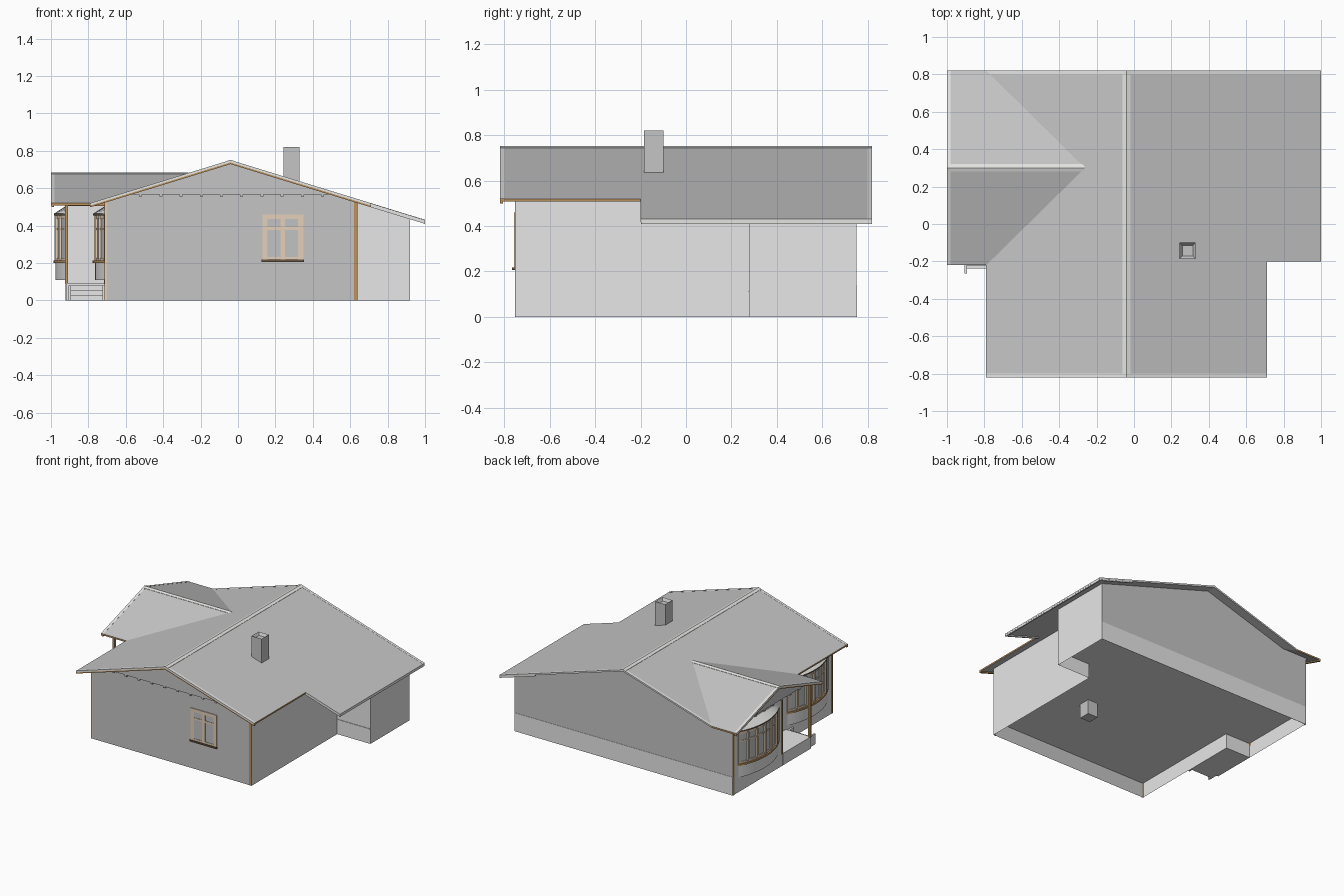
import bpy, bmesh, math

if "Cube" in bpy.data.objects:
    bpy.data.objects.remove(bpy.data.objects["Cube"])


def material(name, r, g, b):
    m = bpy.data.materials.new(name)
    m.diffuse_color = (r, g, b, 1)
    m.use_nodes = True
    m.node_tree.nodes["Principled BSDF"].inputs["Base Color"].default_value = m.diffuse_color
    return m


WALL = material("white_plaster", .80, .80, .80)
SIDING = material("grey_siding", .56, .56, .56)
ROOF = material("grey_roofing", .56, .56, .56)
TRIM = material("light_grey_trim", .78, .78, .77)
WOOD = material("brown_wood", .50, .29, .11)
BEIGE = material("beige_frame", .78, .63, .48)
DARK = material("dark_brown_sill", .14, .095, .06)
GLASS = material("grey_glass", .53, .54, .55)


def finish(bm, name, mats, recalc=True):
    if recalc:
        bmesh.ops.recalc_face_normals(bm, faces=bm.faces)
    me = bpy.data.meshes.new(name)
    bm.to_mesh(me)
    bm.free()
    for m in mats:
        me.materials.append(m)
    ob = bpy.data.objects.new(name, me)
    bpy.context.collection.objects.link(ob)
    return ob


def loft(name, low, high, mat):
    """Closed solid between two matching outlines."""
    bm = bmesh.new()
    a = [bm.verts.new(p) for p in low]
    b = [bm.verts.new(p) for p in high]
    n = len(a)
    bm.faces.new(a)
    bm.faces.new(b)
    for i in range(n):
        j = (i + 1) % n
        bm.faces.new((a[i], a[j], b[j], b[i]))
    return finish(bm, name, [mat])


def prism(name, pts, axis, c0, c1, mat):
    put = {'x': lambda u, v, c: (c, u, v), 'y': lambda u, v, c: (u, c, v),
           'z': lambda u, v, c: (u, v, c)}[axis]
    return loft(name, [put(u, v, c0) for u, v in pts],
                [put(u, v, c1) for u, v in pts], mat)


def box(name, x0, x1, y0, y1, z0, z1, mat):
    return prism(name, [(x0, y0), (x1, y0), (x1, y1), (x0, y1)], 'z', z0, z1, mat)


def slope_bar(name, p, q, t, axis, c0, c1, mat):
    """Bar of vertical thickness t hanging below the line p-q."""
    pts = [p, q, (q[0], q[1] - t), (p[0], p[1] - t)]
    return prism(name, pts, axis, c0, c1, mat)


# Roof heights
RX, WY = -.04, .30


def main_z(x):
    return .75 - .307 * abs(x - RX)


def wing_z(y):
    return .682 - .3105 * abs(y - WY)


def roof_z(x, y):
    return max(main_z(x), wing_z(y) if x < -.2 else 0)


# Roof: four slopes meeting at ridges and valleys, thickened downwards
slopes = [
    [(RX, -.82), (.71, -.82), (.71, -.2), (1, -.2), (1, .82), (RX, .82)],
    [(RX, .82), (-.79, .82), (-.262, .3), (-.79, -.22), (-.79, -.82), (RX, -.82)],
    [(-.262, .3), (-1, .3), (-1, -.22), (-.79, -.22)],
    [(-.262, .3), (-.79, .82), (-1, .82), (-1, .3)]]
bm = bmesh.new()
for s in slopes:
    bm.faces.new([bm.verts.new((x, y, roof_z(x, y))) for x, y in s])
bmesh.ops.remove_doubles(bm, verts=bm.verts, dist=.002)
geo = bmesh.ops.extrude_face_region(bm, geom=bm.faces[:], use_keep_orig=True)
for v in geo['geom']:
    if isinstance(v, bmesh.types.BMVert):
        v.co.z -= .012
bmesh.ops.recalc_face_normals(bm, faces=bm.faces)
for f in bm.faces:
    c = f.calc_center_median()
    if abs(f.normal.z) < .1:
        # eaves brown, sloping gable edges light
        level = max(v.co.z for v in f.verts) - min(v.co.z for v in f.verts) < .02
        f.material_index = 2 if level and c.x < .9 else 1
finish(bm, "roof", [ROOF, TRIM, WOOD])

# Light fascia around the lower right roof
slope_bar("eave_fascia", (.985, main_z(.985) - .01), (.999, main_z(.999) - .01), .011,
          'y', -.199, .819, TRIM)
for y0 in (-.199, .807):
    slope_bar("side_fascia", (.70, main_z(.70) - .01), (.985, main_z(.985) - .01), .011,
              'y', y0, y0 + .012, TRIM)

# Ridge caps and verge strips
for s in (-1, 1):
    slope_bar("main_ridge_cap", (RX, .7525), (RX + s * .022, main_z(RX + .022) + .002),
              .006, 'y', -.82, .82, TRIM)
    slope_bar("wing_ridge_cap", (WY, .6845), (WY + s * .02, wing_z(WY + .02) + .002),
              .006, 'x', -1, -.265, TRIM)
    slope_bar("wing_verge", (WY, .683), (WY + s * .52, wing_z(WY + .52) + .001),
              .006, 'x', -1, -.98, TRIM)
for y0, y1, xr in ((-.82, -.80, .71), (.80, .82, 1)):
    for xe in (-.79, xr):
        slope_bar("main_verge", (RX, .751), (xe, main_z(xe) + .001), .006, 'y', y0, y1, TRIM)

# Brown barge boards under the gable edges
for xe in (-.79, .71):
    slope_bar("front_barge_board", (RX, .739), (xe, main_z(xe) - .011), .010, 'y',
              -.819, -.805, WOOD)
for ye in (-.22, .82):
    slope_bar("wing_barge_board", (WY, .671), (ye, wing_z(ye) - .011), .010, 'x',
              -.998, -.984, WOOD)

# Walls: open shell over the footprint, tops following the roof
plan = [(-.71, -.75), (RX, -.75), (.64, -.75), (.64, .28), (.92, .28), (.92, .75),
        (RX, .75), (-.72, .75), (-.92, .75), (-.92, .3), (-.92, .15), (-.71, .15),
        (-.71, -.14)]
bm = bmesh.new()
low = [bm.verts.new((x, y, 0)) for x, y in plan]
high = [bm.verts.new((x, y, roof_z(x, y) - .008)) for x, y in plan]
for i in range(len(plan)):
    j = (i + 1) % len(plan)
    f = bm.faces.new((low[i], low[j], high[j], high[i]))
    gable = abs(plan[i][1]) > .7 and plan[i][1] == plan[j][1]
    f.material_index = 1 if gable else 0
finish(bm, "walls", [WALL, SIDING], recalc=False)
box("back_plinth", -.92, .92, .75, .752, 0, .14, WALL)
inner = [(x - math.copysign(.004, x), y - math.copysign(.004, y)) for x, y in plan]
prism("floor", inner, 'z', .11, .115, WALL)

# Gable cladding with a row of small teeth
prism("front_gable_cladding", [(-.60, .567), (.52, .567), (RX, .74)], 'y', -.764, -.75, SIDING)
for i in range(10):
    x = -.52 + i * .108
    box("front_gable_tooth", x - .008, x + .008, -.764, -.75, .555, .567, SIDING)
prism("wing_gable_cladding", [(-.19, .52), (.75, .52), (.75, wing_z(.75) - .01),
      (WY, .672), (-.19, wing_z(-.19) - .01)], 'x', -.934, -.92, SIDING)
for i in range(9):
    y = -.14 + i * .105
    box("wing_gable_tooth", -.934, -.92, y - .008, y + .008, .508, .52, SIDING)

# Corner boards
box("corner_board", .62, .640, -.752, -.749, 0, .53, WOOD)
box("corner_board", -.710, -.70, -.752, -.749, 0, .53, BEIGE)
box("corner_board", -.713, -.709, -.7515, -.738, 0, .52, WOOD)
box("corner_board", -.923, -.919, .735, .751, 0, .52, WOOD)
box("corner_board", -.923, -.919, .149, .163, .09, .52, WOOD)

# Chimney with a sunken flue
bm = bmesh.new()
bmesh.ops.create_cube(bm, size=1)
for v in bm.verts:
    v.co = (.287 + v.co.x * .086, -.143 + v.co.y * .086, .41 + v.co.z * .82)
top = [f for f in bm.faces if f.calc_center_median().z > .8]
bmesh.ops.inset_region(bm, faces=top, thickness=.02)
for v in top[0].verts:
    v.co.z -= .02
finish(bm, "chimney", [SIDING])

# Front window
box("window_glass", .135, .345, -.753, -.748, .22, .455, GLASS)
for x0, x1 in ((.13, .158), (.228, .252), (.322, .35)):
    box("window_upright", x0, x1, -.757, -.75, .215, .46, BEIGE)
for z0, z1 in ((.215, .232), (.378, .392), (.436, .46)):
    box("window_rail", .13, .35, -.756, -.75, z0, z1, BEIGE)
box("window_sill", .125, .352, -.765, -.75, .207, .218, DARK)


# Curved bay windows on the left side
def arc(xw, yc, depth, half, z, n=16):
    r = (half * half + depth * depth) / (2 * depth)
    a = math.asin(half / r)
    return [(xw - r * math.cos(t) + r - depth, yc + r * math.sin(t), z)
            for t in (-a + 2 * a * i / n for i in range(n + 1))]


def bay_band(name, xw, yc, z0, z1, d, mat):
    loft(name, arc(xw, yc, .055 + d, .24 + d, z0), arc(xw, yc, .055 + d, .24 + d, z1), mat)


for xw, yc in ((-.92, .44), (-.71, -.45)):
    bay_band("bay_base", xw, yc, .11, .20, 0, WALL)
    bay_band("bay_sill", xw, yc, .20, .213, .012, WOOD)
    bay_band("bay_glass", xw, yc, .213, .45, -.006, GLASS)
    for z0, z1 in ((.213, .228), (.378, .388), (.435, .455)):
        bay_band("bay_rail", xw, yc, z0, z1, 0, BEIGE)
    for x, y, z in arc(xw, yc, .055, .24, 0, 6):
        box("bay_post", x - .006, x + .008, y - .010, y + .010, .213, .455, BEIGE)
    bay_band("bay_cornice", xw, yc, .455, .464, .01, DARK)
    loft("bay_cap", arc(xw, yc, .065, .25, .464), arc(xw, yc, .006, .2, .502), TRIM)

# Porch with post, beam, door and steps
box("porch_slab", -.92, -.711, -.19, .149, 0, .09, WALL)
box("porch_post", -.926, -.908, -.19, -.172, .09, .525, WOOD)
box("porch_beam", -.926, -.711, -.188, -.174, .505, .525, WOOD)
box("door", -.716, -.7115, -.11, .06, .092, .44, BEIGE)
for x in (-.905, -.725):
    box("step_side", x, x + .013, -.265, -.19, 0, .08, WALL)
for i in range(3):
    box("step_tread", -.892, -.725, -.238 + i * .016, -.19, i * .028, i * .028 + .028, WALL)
